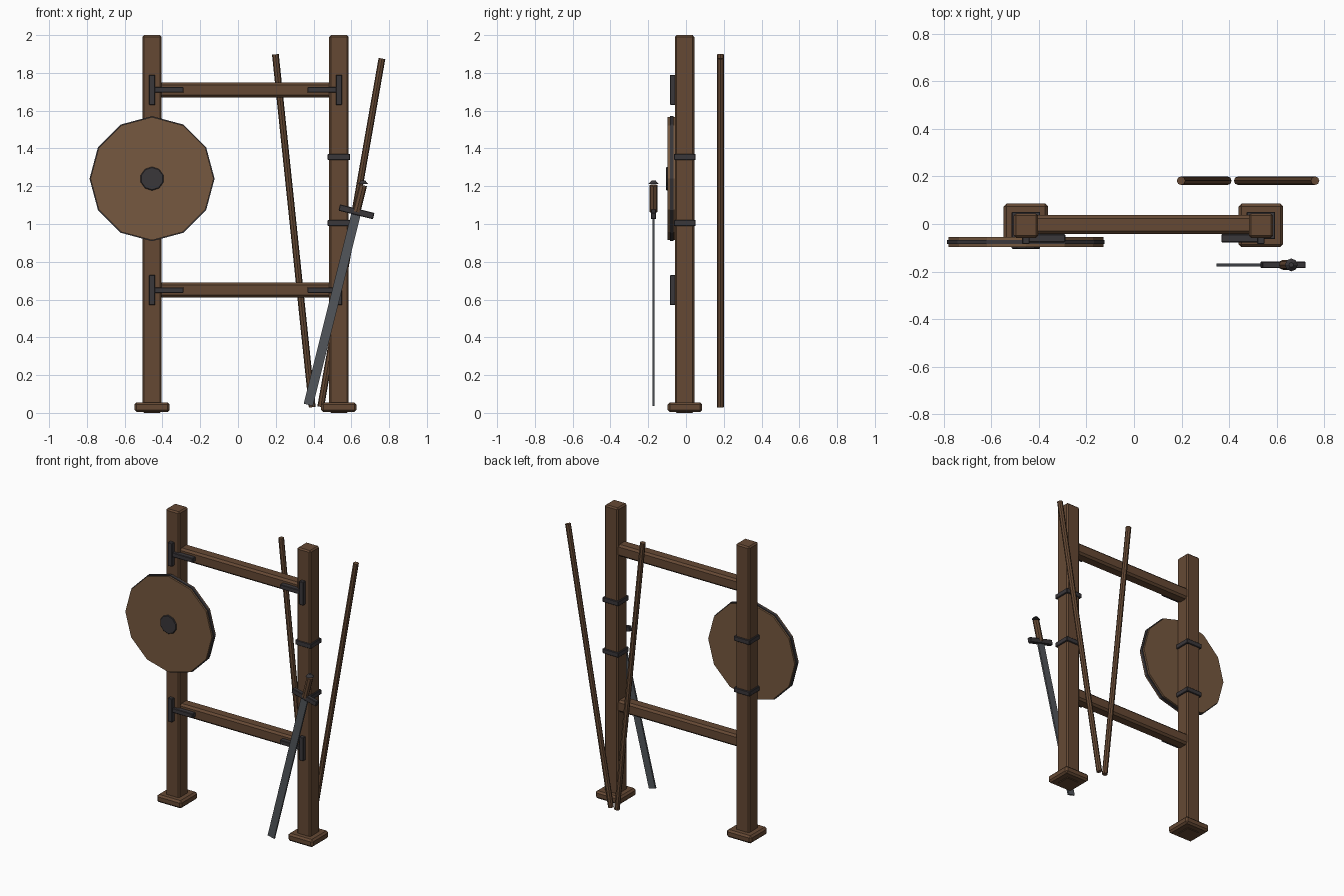
import bpy
from math import pi, atan2, hypot, cos, sin
from mathutils import Matrix

if "Cube" in bpy.data.objects:
    bpy.data.objects.remove(bpy.data.objects["Cube"])


def material(name, rgb):
    m = bpy.data.materials.new(name)
    m.diffuse_color = (*rgb, 1)
    m.use_nodes = True
    m.node_tree.nodes["Principled BSDF"].inputs["Base Color"].default_value = m.diffuse_color
    return m


WOOD = material("wood", (0.130, 0.066, 0.034))
BOARD = material("board_wood", (0.180, 0.098, 0.050))
IRON = material("iron", (0.042, 0.038, 0.042))
STEEL = material("steel", (0.085, 0.093, 0.105))


def finish(name, mat, bevel):
    ob = bpy.context.object
    ob.name = name
    ob.data.materials.append(mat)
    if bevel:
        mod = ob.modifiers.new("bevel", "BEVEL")
        mod.width, mod.segments = bevel, 1
        mod.limit_method, mod.angle_limit = "ANGLE", 0.9
    return ob


def box(name, loc, size, mat, bevel=0.0, tilt=0.0):
    bpy.ops.mesh.primitive_cube_add(size=1)
    ob = finish(name, mat, bevel)
    ob.data.transform(Matrix.Diagonal((*size, 1)))
    ob.location, ob.rotation_euler = loc, (0, tilt, 0)
    return ob


def disc(name, loc, radius, depth, sides, mat, rot=(0, 0, 0), bevel=0.0, top=None):
    bpy.ops.mesh.primitive_cone_add(vertices=sides, radius1=radius, depth=depth,
                                    radius2=radius if top is None else top,
                                    location=loc, rotation=rot)
    return finish(name, mat, bevel)


# Frame posts, feet and iron bands
POSTS = (("left", -0.455, 1), ("right", 0.534, -1))
for side, x, inward in POSTS:
    box(f"{side}_post", (x, -0.007, 1.0), (0.102, 0.102, 2.0), WOOD, 0.009)
    box(f"{side}_foot", (x, -0.006, 0.03), (0.187, 0.183, 0.052), WOOD, 0.012)
    for i, z in enumerate((1.355, 1.005)):
        box(f"{side}_band_{i}", (x, -0.006, z), (0.12, 0.115, 0.032), IRON, 0.003)

# Cross rails with iron corner plates
for level, z in (("lower", 0.65), ("upper", 1.71)):
    box(f"{level}_rail", (0.04, -0.003, z), (0.93, 0.08, 0.08), WOOD, 0.013)
    for side, x, inward in POSTS:
        box(f"{level}_{side}_upright_plate", (x, -0.07, z), (0.032, 0.028, 0.16), IRON, 0.003)
        box(f"{level}_{side}_rail_plate", (x + inward * 0.083, -0.06, z),
            (0.166, 0.034, 0.03), IRON, 0.003)

# Round shield hung on the left post
FACE = (pi / 2, 0, 0)
SX, SZ = -0.455, 1.24
disc("shield_board", (SX, -0.076, SZ), 0.326, 0.043, 12, BOARD, FACE)
disc("shield_rim", (SX, -0.076, SZ), 0.331, 0.018, 12, IRON, FACE)
disc("shield_boss", (SX, -0.09, SZ), 0.063, 0.03, 10, IRON, FACE, 0.004)

# Poles leaning at the back
for i, (x0, z0, x1, z1) in enumerate(((0.393, 0.03, 0.198, 1.898),
                                      (0.438, 0.032, 0.762, 1.876))):
    disc(f"pole_{i}", ((x0 + x1) / 2, 0.182, (z0 + z1) / 2), 0.018,
         hypot(x1 - x0, z1 - z0), 8, WOOD, (0, atan2(x1 - x0, z1 - z0), 0))

# Sword leaning at the front
TILT = atan2(0.255, 1.02)


def along(d):
    return (0.372 + d * sin(TILT), -0.172, 0.043 + d * cos(TILT))


box("sword_blade", along(0.525), (0.05, 0.012, 1.05), STEEL, 0, TILT)
box("sword_guard", along(1.053), (0.188, 0.028, 0.034), IRON, 0.003, TILT)
disc("sword_grip", along(1.125), 0.021, 0.145, 8, WOOD, (0, TILT, 0))
disc("sword_pommel", (0.662, -0.172, 1.222), 0.027, 0.018, 8, IRON, top=0.01)
